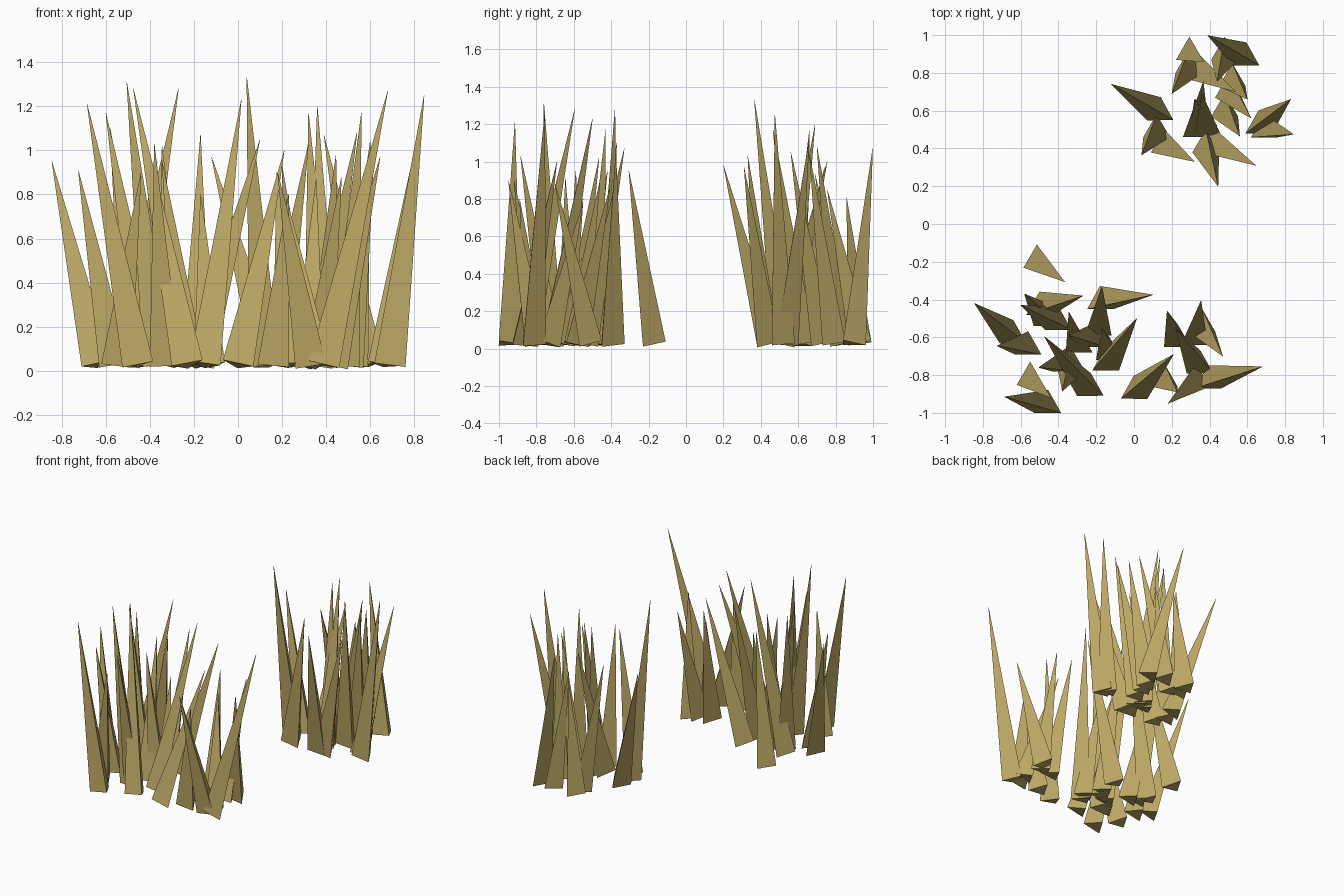
import bpy, bmesh
from mathutils import Vector, Matrix

RADIUS, BASE_Z = 0.082, 0.027

dry_straw = bpy.data.materials.new("dry_straw")
dry_straw.diffuse_color = (0.50, 0.39, 0.13, 1)


def grass_clump(name, blades):
    """Join leaning three-sided spikes; blade = base x, y, tip x, y, z."""
    bm = bmesh.new()
    for bx, by, tx, ty, tz in blades:
        base = Vector((bx, by, BASE_Z))
        axis = Vector((tx, ty, tz)) - base
        lean = Vector((0, 0, 1)).rotation_difference(axis).to_matrix().to_4x4()
        place = (Matrix.Translation(base) @ lean
                 @ Matrix.Translation((0, 0, axis.length / 2)))
        bmesh.ops.create_cone(bm, cap_ends=True, segments=3, radius1=RADIUS,
                              radius2=0.001, depth=axis.length, matrix=place)
    mesh = bpy.data.meshes.new(name)
    bm.to_mesh(mesh)
    bm.free()
    mesh.materials.append(dry_straw)
    bpy.context.collection.objects.link(bpy.data.objects.new(name, mesh))


# Clump at the back right
grass_clump("back_grass_clump", [
    (.14, .59, -.12, .74, .97), (.12, .50, .04, .365, 1.33),
    (.16, .42, .32, .33, 1.03), (.38, .42, .445, .20, .98),
    (.43, .42, .645, .31, .97), (.33, .50, .367, .755, 1.0),
    (.39, .51, .36, .69, 1.2), (.37, .56, .32, .66, 1.17),
    (.66, .52, .83, .66, 1.13), (.69, .50, .845, .475, 1.25),
    (.594, .88, .39, .998, 1.07), (.293, .91, .37, .858, .81),
    (.29, .84, .20, .69, .93), (.48, .91, .44, .755, .85),
    (.35, .81, .54, .70, 1.08), (.50, .71, .62, .56, 1.05),
    (.52, .77, .60, .66, 1.04), (.48, .61, .56, .465, 1.17),
])

# Clump at the front left
grass_clump("front_left_grass_clump", [
    (-.515, -.19, -.367, -.306, .95), (-.64, -.59, -.845, -.42, .95),
    (-.56, -.65, -.725, -.645, .91), (-.50, -.44, -.27, -.38, 1.28),
    (-.46, -.50, -.58, -.37, 1.10), (-.40, -.52, -.60, -.43, 1.17),
    (-.18, -.41, .10, -.375, 1.05), (-.19, -.55, -.17, -.33, 1.07),
    (-.15, -.735, .015, -.50, 1.23), (-.29, -.64, -.345, -.465, 1.02),
    (-.23, -.87, -.475, -.595, 1.28), (-.455, -.96, -.685, -.915, 1.21),
    (-.55, -.81, -.44, -.92, .90), (-.33, -.74, -.38, -.885, 1.03),
    (-.36, -.74, -.505, -.76, 1.31), (-.22, -.61, -.345, -.59, .95),
    (-.13, -.68, -.17, -.55, .80),
])

# Clump at the front right
grass_clump("front_right_grass_clump", [
    (.0, -.885, .21, -.69, 1.0), (.16, -.82, .23, -.89, .80),
    (.33, -.82, .18, -.95, .90), (.39, -.83, .68, -.755, 1.27),
    (.23, -.61, .175, -.46, .90), (.32, -.60, .355, -.405, .87),
    (.36, -.53, .47, -.70, .88), (.35, -.75, .22, -.55, .78),
])
